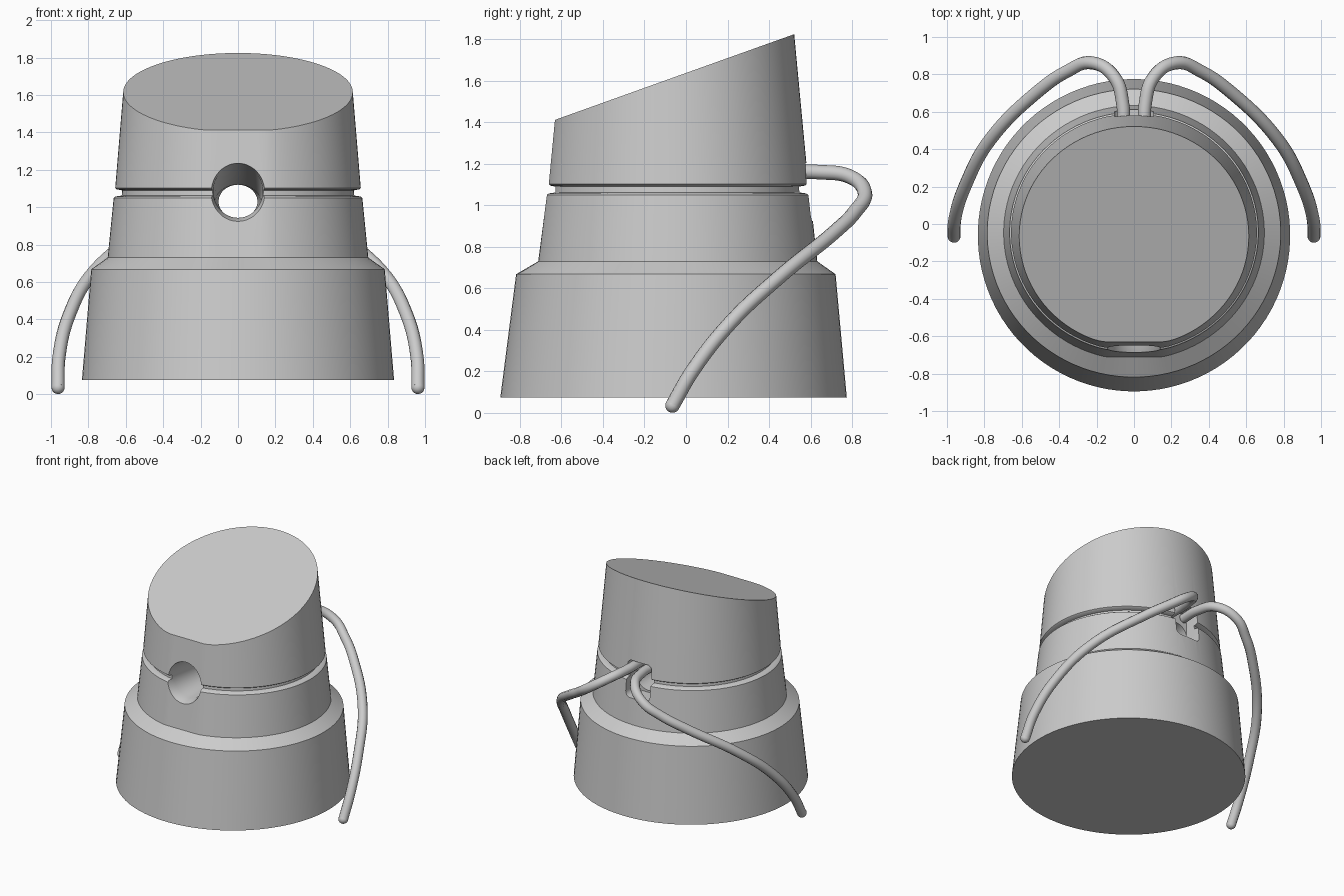
import bpy, bmesh, math
from mathutils import Vector

if "Cube" in bpy.data.objects:
    bpy.data.objects.remove(bpy.data.objects["Cube"])

N = 96


def make_object(name, bm):
    bmesh.ops.recalc_face_normals(bm, faces=bm.faces)
    mesh = bpy.data.meshes.new(name)
    bm.to_mesh(mesh)
    bm.free()
    ob = bpy.data.objects.new(name, mesh)
    bpy.context.collection.objects.link(ob)
    return ob


def loft(bm, rings):
    loops = [[bm.verts.new(p) for p in ring] for ring in rings]
    n = len(loops[0])
    for a, b in zip(loops, loops[1:]):
        for i in range(n):
            j = (i + 1) % n
            bm.faces.new((a[i], a[j], b[j], b[i]))
    bm.faces.new(loops[0][::-1])
    bm.faces.new(loops[-1])


def body_ring(z, rx, ry, cy, front):
    # slightly oval ring, flattened where it passes the front limit
    pts = []
    for i in range(N):
        a = 2 * math.pi * (i + 0.5) / N
        pts.append((rx * math.cos(a), max(cy + ry * math.sin(a), front), z))
    return pts


def smooth(ob):
    bpy.ops.object.select_all(action='DESELECT')
    ob.select_set(True)
    bpy.context.view_layer.objects.active = ob
    bpy.ops.object.shade_smooth_by_angle(angle=math.radians(30))


def cut(ob, cutter):
    cutter.hide_render = True
    mod = ob.modifiers.new("cut", 'BOOLEAN')
    mod.operation = 'DIFFERENCE'
    mod.solver = 'EXACT'
    mod.object = cutter
    bpy.context.view_layer.objects.active = ob
    bpy.ops.object.modifier_apply(modifier=mod.name)
    bpy.data.objects.remove(cutter)


# stepped, tapered body: z, x radius, y radius, centre y, front limit
profile = [
    (0.075, 0.835, 0.835, -0.060, -1.0),
    (0.668, 0.785, 0.770, -0.049, -1.0),
    (0.730, 0.697, 0.680, -0.047, -0.712),
    (1.050, 0.665, 0.643, -0.045, -0.670),
    (1.057, 0.655, 0.633, -0.045, -0.662),
    (1.062, 0.622, 0.600, -0.045, -0.630),
    (1.090, 0.620, 0.598, -0.045, -0.628),
    (1.095, 0.648, 0.626, -0.045, -0.654),
    (1.102, 0.657, 0.635, -0.045, -0.661),
    (2.000, 0.582, 0.555, -0.050, -0.575),
]
bm = bmesh.new()
loft(bm, [body_ring(*p) for p in profile])

# slanted top
slope = (1.82 - 1.41) / (0.515 + 0.63)
geom = bm.verts[:] + bm.edges[:] + bm.faces[:]
res = bmesh.ops.bisect_plane(bm, geom=geom, plane_co=(0, -0.63, 1.412),
                             plane_no=Vector((0, -slope, 1)).normalized(), clear_outer=True)
rim = [e for e in res["geom_cut"] if isinstance(e, bmesh.types.BMEdge)]
bmesh.ops.contextual_create(bm, geom=rim)
body = make_object("body", bm)

# tunnel from front to back, flared at the mouth
bm = bmesh.new()
tunnel = []
for y, rx, rz, cz in [(-0.80, 0.19, 0.20, 1.085), (-0.66, 0.142, 0.152, 1.085),
                      (-0.61, 0.132, 0.142, 1.085), (-0.30, 0.125, 0.115, 1.055),
                      (0.0, 0.12, 0.09, 1.03), (0.57, 0.10, 0.09, 1.03)]:
    tunnel.append([(rx * math.cos(2 * math.pi * i / 48), y,
                    cz + rz * math.sin(2 * math.pi * i / 48)) for i in range(48)])
loft(bm, tunnel)
cut(body, make_object("tunnel_cutter", bm))

# rounded pocket at the back for the cords
bm = bmesh.new()
outline = []
for sx, sz, start in [(1, 1, 0), (-1, 1, 90), (-1, -1, 180), (1, -1, 270)]:
    for k in range(7):
        a = math.radians(start + 15 * k)
        outline.append((sx * 0.065 + 0.04 * math.cos(a), 1.065 + sz * 0.10 + 0.04 * math.sin(a)))
loft(bm, [[(x, y, z) for x, z in outline] for y in (0.46, 0.8)])
cut(body, make_object("pocket_cutter", bm))
smooth(body)

# pair of bent cords
path = [(0.058, 0.48, 1.16), (0.06, 0.64, 1.16), (0.105, 0.785, 1.14), (0.23, 0.862, 1.06),
        (0.36, 0.815, 0.97), (0.50, 0.72, 0.875), (0.77, 0.45, 0.655),
        (0.90, 0.21, 0.43), (0.957, 0.03, 0.20), (0.962, -0.065, 0.036)]
for side, name in ((1, "right"), (-1, "left")):
    curve = bpy.data.curves.new("cord_" + name, 'CURVE')
    curve.dimensions = '3D'
    curve.bevel_depth = 0.035
    curve.bevel_resolution = 4
    curve.resolution_u = 8
    curve.use_fill_caps = True
    sp = curve.splines.new('BEZIER')
    sp.bezier_points.add(len(path) - 1)
    for bp, (x, y, z) in zip(sp.bezier_points, path):
        bp.co = (side * x, y, z)
        bp.handle_left_type = bp.handle_right_type = 'AUTO'
    cord = bpy.data.objects.new("cord_" + name, curve)
    bpy.context.collection.objects.link(cord)

    # rounded cord tip
    bm = bmesh.new()
    bmesh.ops.create_uvsphere(bm, u_segments=16, v_segments=10, radius=0.035)
    x, y, z = path[-1]
    bmesh.ops.translate(bm, verts=bm.verts, vec=(side * x, y, z))
    smooth(make_object("cord_tip_" + name, bm))
